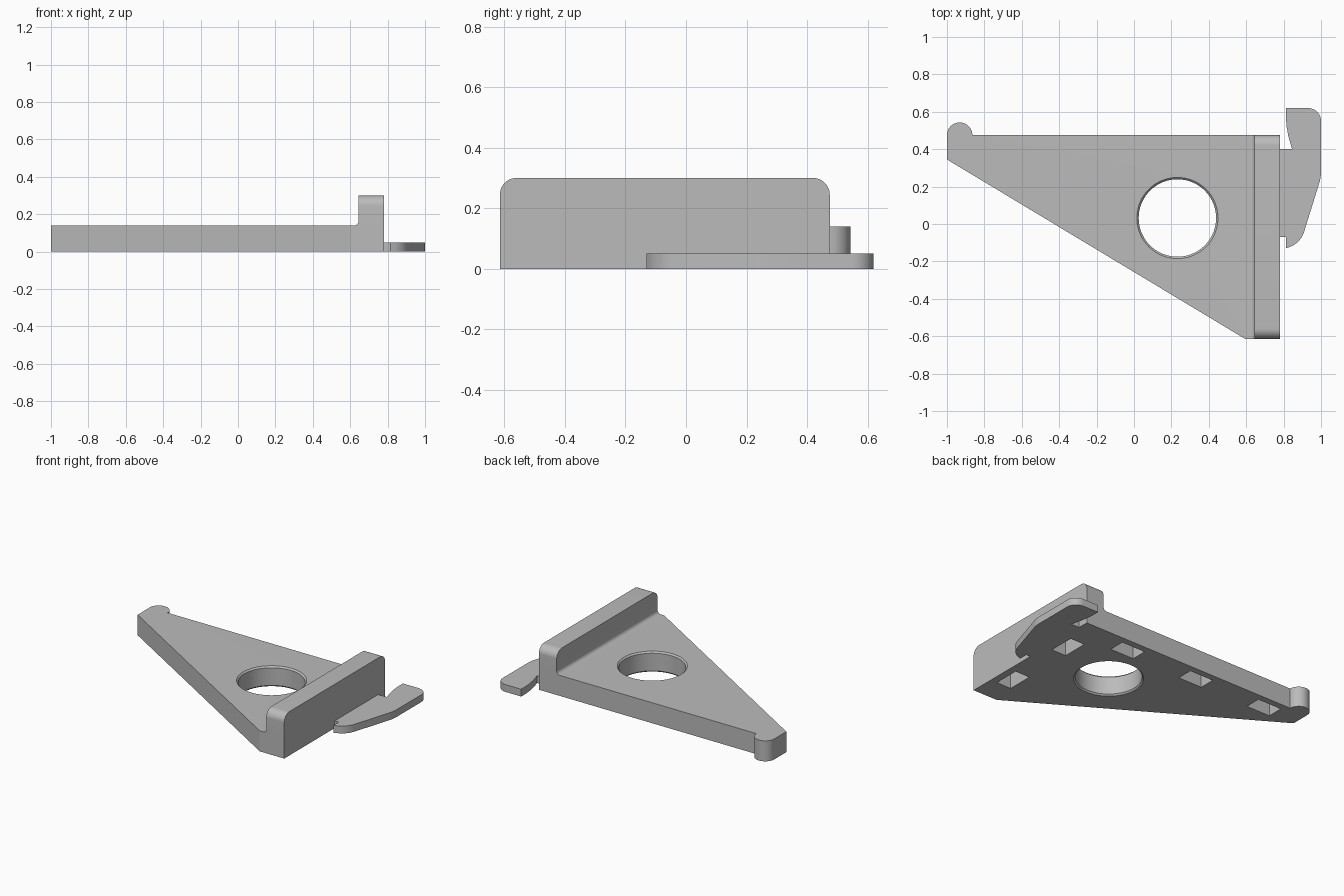
import bpy, bmesh
from math import cos, sin, radians, pi

cube = bpy.data.objects.get("Cube")
if cube:
    bpy.data.objects.remove(cube, do_unlink=True)

grey = bpy.data.materials.new("plain grey")
grey.use_nodes = True
COLOUR = (0.5, 0.5, 0.5, 1)
grey.diffuse_color = COLOUR
grey.node_tree.nodes["Principled BSDF"].inputs["Base Color"].default_value = COLOUR


def arc(cx, cy, r, start, end, n=12):
    angles = [radians(start + (end - start) * i / n) for i in range(n + 1)]
    return [(cx + r * cos(a), cy + r * sin(a)) for a in angles]


def add_object(name, bm):
    bmesh.ops.recalc_face_normals(bm, faces=bm.faces)
    mesh = bpy.data.meshes.new(name)
    bm.to_mesh(mesh)
    bm.free()
    mesh.materials.append(grey)
    obj = bpy.data.objects.new(name, mesh)
    bpy.context.collection.objects.link(obj)
    return obj


def prism(name, outline, axis, low, high):
    """Extrude a 2D outline along one axis."""
    place = {"x": lambda a, b, h: (h, a, b),
             "y": lambda a, b, h: (a, h, b),
             "z": lambda a, b, h: (a, b, h)}[axis]
    bm = bmesh.new()
    rings = [[bm.verts.new(place(a, b, h)) for a, b in outline] for h in (low, high)]
    for ring in rings:
        bm.faces.new(ring)
    n = len(outline)
    for i in range(n):
        j = (i + 1) % n
        bm.faces.new((rings[0][i], rings[0][j], rings[1][j], rings[1][i]))
    return add_object(name, bm)


def lathe(name, x, y, profile, n=72):
    """Closed solid of revolution about a vertical axis."""
    bm = bmesh.new()
    rings = [[bm.verts.new((x + r * cos(2 * pi * i / n), y + r * sin(2 * pi * i / n), z))
              for i in range(n)] for r, z in profile]
    for low, high in zip(rings, rings[1:]):
        for i in range(n):
            j = (i + 1) % n
            bm.faces.new((low[i], low[j], high[j], high[i]))
    bm.faces.new(rings[0])
    bm.faces.new(rings[-1])
    return add_object(name, bm)


def combine(target, tool, operation):
    """Apply a boolean, then drop the tool object."""
    tool.hide_render = True
    mod = target.modifiers.new(operation.lower(), "BOOLEAN")
    mod.operation, mod.solver, mod.object = operation, "EXACT", tool
    bpy.ops.object.select_all(action="DESELECT")
    bpy.context.view_layer.objects.active = target
    target.select_set(True)
    bpy.ops.object.modifier_apply(modifier=mod.name)
    bpy.data.objects.remove(tool, do_unlink=True)


FRONT, BACK, SIDE = -0.615, 0.475, 0.78
THICK, TOP = 0.14, 0.3

# Triangular plate with a round nub at its narrow end
plate = prism("bracket_plate",
              [(-1, 0.345), (0.595, FRONT), (SIDE, FRONT), (SIDE, BACK)]
              + arc(-0.932, BACK, 0.068, 0, 180, 20), "z", 0, THICK)

# Upright wall with rounded upper corners
r = 0.055
wall = prism("upright_wall",
             [(FRONT, 0), (BACK, 0)] + arc(BACK - r, TOP - r, r, 0, 90)
             + arc(FRONT + r, TOP - r, r, 90, 180), "x", 0.645, SIDE)
combine(plate, wall, "UNION")

# Concave fillet at the foot of the wall
fillet = prism("wall_fillet",
               arc(0.62, THICK + 0.025, 0.025, -90, 0, 8)
               + [(0.66, THICK + 0.025), (0.66, 0.12), (0.62, 0.12)], "y", FRONT, BACK)
combine(plate, fillet, "UNION")

# Round hole with chamfered rims
hole = lathe("hole_cutter", 0.232, 0.032,
             [(0.227, -0.01), (0.207, 0.01), (0.207, THICK - 0.01), (0.227, THICK + 0.01)])
combine(plate, hole, "DIFFERENCE")

# Blind slots in the underside: two along the wall, three along the back edge
slots = [(0.675, y, 0.055, 0.09) for y in (-0.36, 0.17)]
slots += [(x, 0.375, 0.09, 0.055) for x in (0.365, -0.185, -0.735)]
for x, y, w, d in slots:
    cutter = prism("slot_cutter", [(x - w, y - d), (x + w, y - d), (x + w, y + d), (x - w, y + d)],
                   "z", -0.05, 0.1)
    combine(plate, cutter, "DIFFERENCE")

# Thin side hook
hook = prism("side_hook",
             [(SIDE, -0.07), (0.812, -0.07), (0.812, -0.13)]
             + arc(0.79, -0.005, 0.125, -72, -18, 8)
             + arc(0.8, 0.28, 0.2, -17, 0, 6)
             + arc(0.93, 0.55, 0.07, 0, 90)
             + [(0.812, 0.62), (0.812, 0.57), (0.816, 0.52), (0.825, 0.47),
                (0.845, 0.4), (SIDE, 0.4)], "z", 0, 0.05)

bpy.ops.object.select_all(action="DESELECT")
for obj in (plate, hook):
    obj.select_set(True)
bpy.context.view_layer.objects.active = plate
bpy.ops.object.shade_smooth_by_angle(angle=radians(30))
